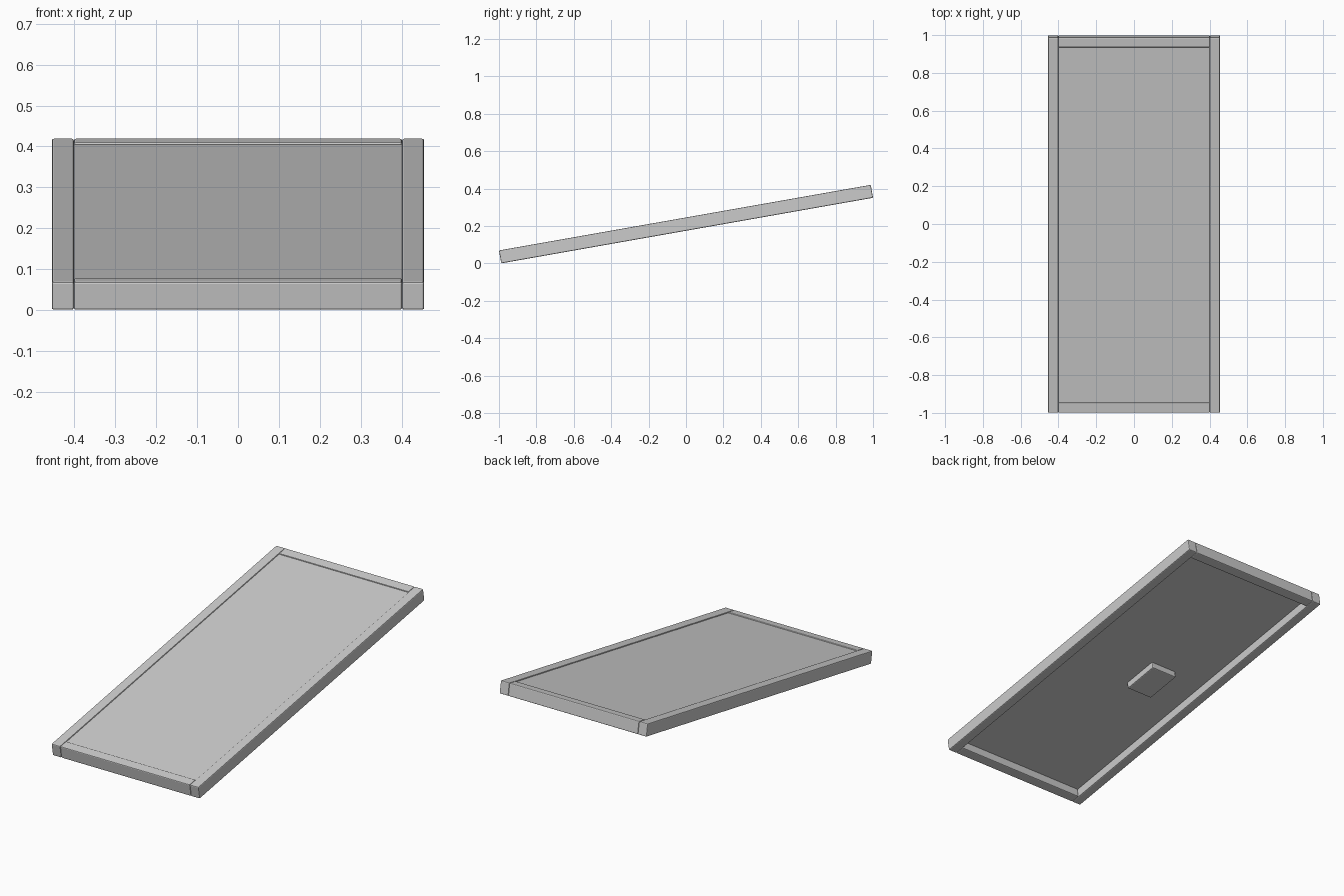
import bpy
import math
from mathutils import Matrix, Vector

if "Cube" in bpy.data.objects:
    bpy.data.objects.remove(bpy.data.objects["Cube"])

TILT = math.radians(10)
LENGTH, WIDTH, THICK, RAIL = 2.0185, 0.91, 0.07, 0.054
INNER_X = WIDTH / 2 - RAIL
INNER_Y = LENGTH / 2 - RAIL
FRAME = Matrix.Translation((0, 0, 0.21)) @ Matrix.Rotation(TILT, 4, 'X')


def block(name, size, centre, bevel=0.0):
    """Box given in the panel's own untilted frame, then tilted into place."""
    bpy.ops.mesh.primitive_cube_add(size=1)
    ob = bpy.context.object
    ob.name = name
    ob.data.transform(Matrix.Diagonal((*size, 1)))
    ob.matrix_world = FRAME @ Matrix.Translation(Vector(centre))
    if bevel:
        mod = ob.modifiers.new("soft_edges", 'BEVEL')
        mod.width = bevel
        mod.segments = 2
    return ob


# Frame: full-length side rails with end rails fitted between them
for s, side, end in ((-1, "left", "low"), (1, "right", "high")):
    block(side + "_rail", (RAIL, LENGTH, THICK),
          (s * (WIDTH - RAIL) / 2, 0, 0), 0.005)
    block(end + "_end_rail", (2 * INNER_X, RAIL, THICK),
          (0, s * (LENGTH - RAIL) / 2, 0), 0.005)

# Flat panel, set just below the top of the frame
PANEL_T = 0.016
panel_z = THICK / 2 - 0.006 - PANEL_T / 2
block("panel_sheet", (2 * INNER_X + 0.01, 2 * INNER_Y + 0.01, PANEL_T),
      (0, 0, panel_z))

# Junction box on the underside
BOX_H = 0.04
block("junction_box", (0.16, 0.21, BOX_H),
      (-0.12, 0, panel_z - PANEL_T / 2 - BOX_H / 2 + 0.004), 0.005)
